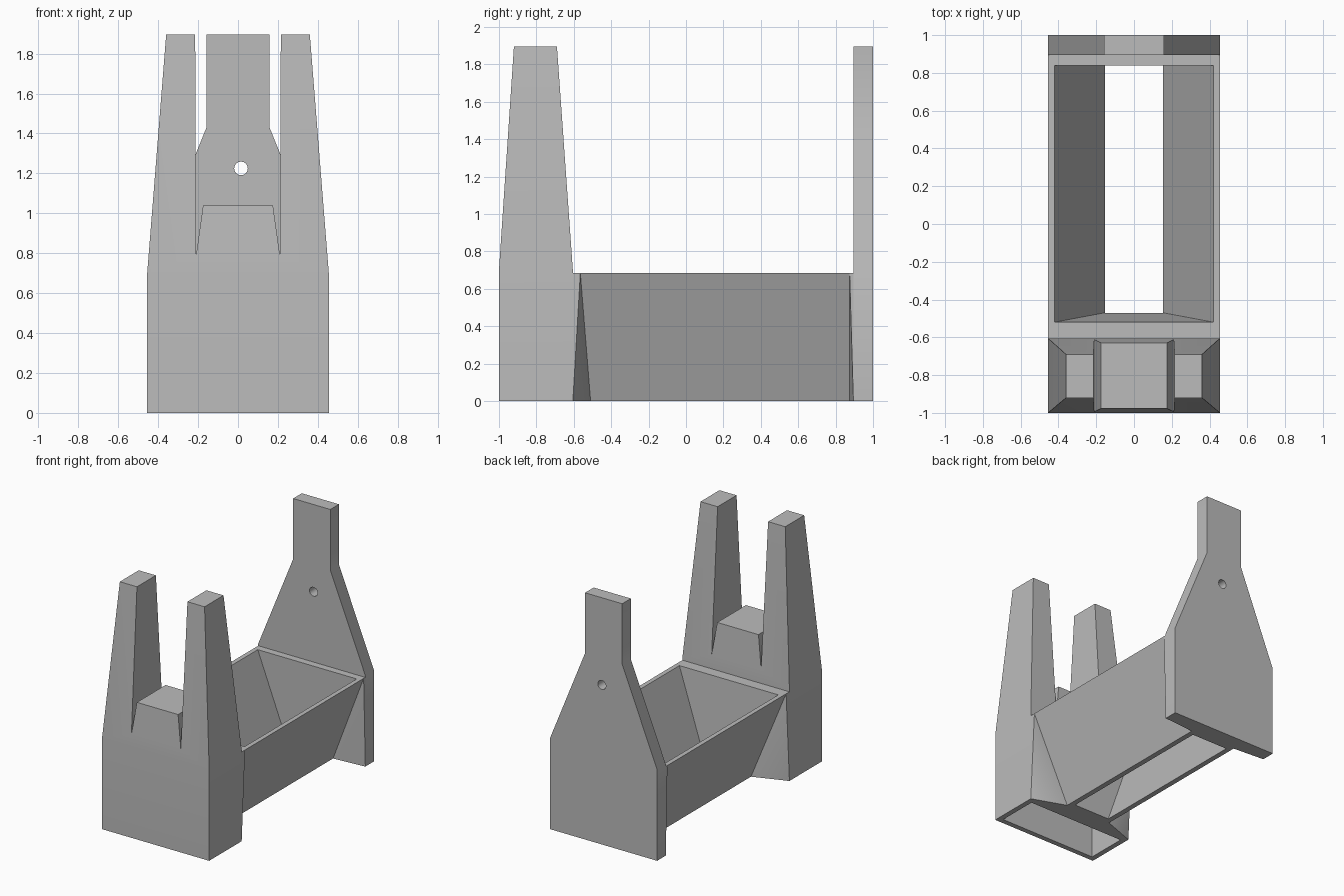
import bpy, bmesh, math

cube = bpy.data.objects.get("Cube")
if cube:
    bpy.data.objects.remove(cube, do_unlink=True)

grey = bpy.data.materials.new("plain grey")
grey.use_nodes = True
COLOUR = (0.5, 0.5, 0.5, 1)
grey.diffuse_color = COLOUR
grey.node_tree.nodes["Principled BSDF"].inputs["Base Color"].default_value = COLOUR


def finish(name, bm):
    bmesh.ops.recalc_face_normals(bm, faces=bm.faces)
    mesh = bpy.data.meshes.new(name)
    bm.to_mesh(mesh)
    bm.free()
    mesh.materials.append(grey)
    obj = bpy.data.objects.new(name, mesh)
    bpy.context.collection.objects.link(obj)
    return obj


def hull(name, points):
    """Convex solid through points given for +x, mirrored to -x."""
    bm = bmesh.new()
    for x, y, z in points:
        bm.verts.new((x, y, z))
        bm.verts.new((-x, y, z))
    bmesh.ops.convex_hull(bm, input=bm.verts)
    bmesh.ops.dissolve_limit(bm, angle_limit=0.001, verts=bm.verts, edges=bm.edges)
    return finish(name, bm)


def tapered(name, levels):
    """Stacked rectangles: (half width, y front, y back, z)."""
    return hull(name, [(w, y, z) for w, y0, y1, z in levels for y in (y0, y1)])


def plate(name, half, y0, y1):
    """Symmetric x-z outline (right half, top to bottom) extruded along y."""
    outline = half + [(-x, z) for x, z in reversed(half)]
    bm = bmesh.new()
    face = bm.faces.new([bm.verts.new((x, y0, z)) for x, z in outline])
    new = bmesh.ops.extrude_face_region(bm, geom=[face])["geom"]
    bmesh.ops.translate(bm, vec=(0, y1 - y0, 0),
                        verts=[g for g in new if isinstance(g, bmesh.types.BMVert)])
    return finish(name, bm)


def cut(obj, cutter):
    mod = obj.modifiers.new("cut", 'BOOLEAN')
    mod.operation = 'DIFFERENCE'
    mod.solver = 'EXACT'
    mod.object = cutter
    bpy.context.view_layer.update()
    graph = bpy.context.evaluated_depsgraph_get()
    mesh = bpy.data.meshes.new_from_object(obj.evaluated_get(graph))
    obj.modifiers.clear()
    obj.data = mesh
    bpy.data.objects.remove(cutter, do_unlink=True)


# Front support: tapered block, slotted into two towers with a low middle step
W, BACK = 0.455, -0.605
support = tapered("front_support", [(W, -1, BACK, 0), (W, -1, BACK, 0.7),
                                    (0.36, -0.92, -0.69, 1.895)])
cut(support, plate("slot", [(0.215, 2), (0.21, 0.79), (0.175, 1.04)], -1.2, -0.4))

# Hollow inside, open at the bottom
core = tapered("core", [(0.415, -0.96, -0.645, -0.1), (0.415, -0.96, -0.645, 0.7),
                        (0.32, -0.88, -0.73, 1.855)])
cut(core, plate("core_slot", [(0.255, 2), (0.25, 0.75), (0.17, 0.75), (0.14, 1)], -1.2, -0.4))
cut(support, core)

# Back plate with neck and small round hole
back = plate("back_plate", [(0.158, 1.895), (0.158, 1.43), (W, 0.7), (W, 0)], 0.895, 1)
bpy.ops.mesh.primitive_cylinder_add(vertices=32, radius=0.034, depth=0.4,
                                    location=(0.015, 0.95, 1.225),
                                    rotation=(math.pi / 2, 0, 0))
cut(back, bpy.context.object)

# Trough with sloping sides, open above and below
RIM = 0.685
trough = tapered("trough", [(0.195, BACK, 0.895, 0), (W, BACK, 0.895, RIM)])
cut(trough, hull("opening", [(x, y, z) for x, y0, z in
                             ((0.116, -0.463, -0.1), (0.459, -0.527, RIM + 0.1))
                             for y in (y0, 0.84)]))

# Wedges that join the trough ends to the supports
wedges = []
for name, wall, top, bottom in (("front_wedge", BACK, -0.565, -0.51),
                                ("back_wedge", 0.895, 0.875, 0.875)):
    wedges.append(hull(name, [(W, wall, 0), (W, wall, RIM), (W, top, RIM),
                              (0.195, bottom, 0)]))

# Soft shading over shallow bends, crisp corners elsewhere
bpy.ops.object.select_all(action='DESELECT')
for obj in [support, back, trough] + wedges:
    obj.select_set(True)
    bpy.context.view_layer.objects.active = obj
bpy.ops.object.shade_smooth_by_angle(angle=math.radians(30))
